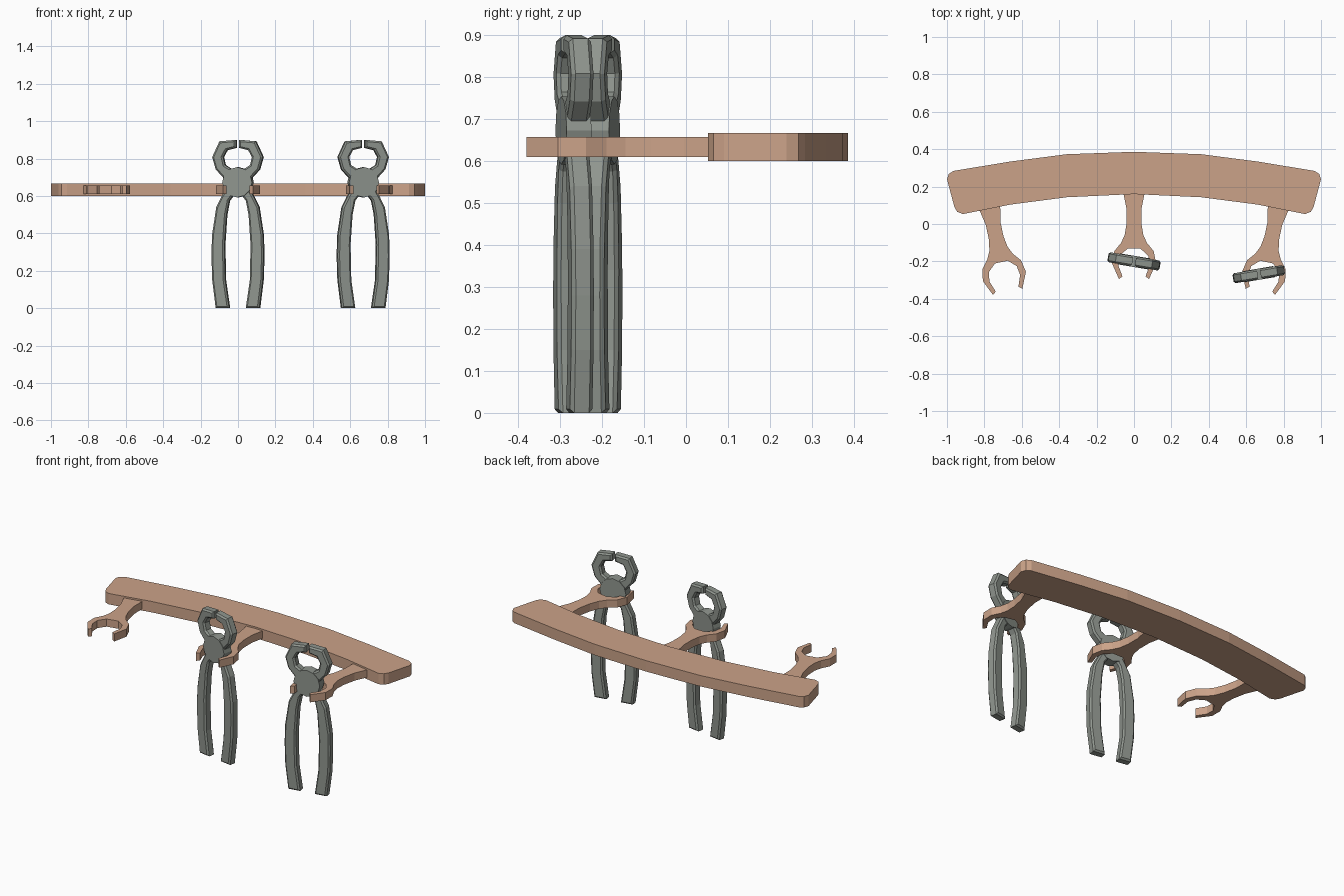
import bpy, bmesh, math
from mathutils import Matrix

if "Cube" in bpy.data.objects:
    bpy.data.objects.remove(bpy.data.objects["Cube"])


def material(name, rgb):
    m = bpy.data.materials.new(name)
    m.diffuse_color = (*rgb, 1)
    m.use_nodes = True
    m.node_tree.nodes["Principled BSDF"].inputs["Base Color"].default_value = m.diffuse_color
    return m


wood = material("light_wood", (0.60, 0.365, 0.25))
steel = material("grey_steel", (0.275, 0.30, 0.27))


def slab(name, outline, lo, hi, mat, matrix=Matrix(), bevel=0):
    """Extrude a 2D outline from lo to hi along local z, optionally chamfering both rims."""
    bm = bmesh.new()
    base = bm.faces.new([bm.verts.new((x, y, lo)) for x, y in outline])
    ext = bmesh.ops.extrude_face_region(bm, geom=[base])["geom"]
    bmesh.ops.translate(bm, vec=(0, 0, hi - lo),
                        verts=[v for v in ext if isinstance(v, bmesh.types.BMVert)])
    bmesh.ops.recalc_face_normals(bm, faces=bm.faces[:])
    if bevel:
        rim = [e for e in bm.edges if abs(e.verts[0].co.z - e.verts[1].co.z) < 1e-5]
        bmesh.ops.bevel(bm, geom=rim, offset=bevel, segments=1, affect='EDGES')
    bmesh.ops.transform(bm, matrix=matrix, verts=bm.verts[:])
    bmesh.ops.recalc_face_normals(bm, faces=bm.faces[:])
    me = bpy.data.meshes.new(name)
    bm.to_mesh(me)
    bm.free()
    me.materials.append(mat)
    ob = bpy.data.objects.new(name, me)
    bpy.context.collection.objects.link(ob)
    return ob


def mirrored(half):
    """Close a right-hand half outline with its mirror image."""
    return half + [(-x, y) for x, y in reversed(half) if x > 1e-6]


# curved rack board
board = [(0, 0.386), (0.36, 0.373), (0.66, 0.334), (0.965, 0.284), (0.99, 0.268), (1.0, 0.24),
         (0.96, 0.09), (0.945, 0.065), (0.915, 0.053), (0.66, 0.104), (0.36, 0.143), (0, 0.16)]
slab("rack_board", mirrored(board), 0.60, 0.667, wood)

# forked holder arms fanning inward
arm = [(0.06, 0.03), (0.056, 0), (0.04, -0.08), (0.04, -0.16), (0.05, -0.22), (0.07, -0.262),
       (0.105, -0.305), (0.118, -0.37), (0.08, -0.455), (0.062, -0.44), (0.084, -0.38),
       (0.076, -0.33), (0.035, -0.292)]
for name, x, y, deg in (("left", -0.77, 0.082, 12), ("middle", 0, 0.16, 0),
                        ("right", 0.77, 0.082, -12)):
    place = Matrix.Translation((x, y, 0)) @ Matrix.Rotation(math.radians(deg), 4, 'Z')
    slab(name + "_holder_arm", mirrored(arm), 0.61, 0.657, wood, place)

# pincers: profiles drawn in x, z
handle = [(0.118, 0), (0.137, 0.15), (0.141, 0.28), (0.138, 0.39), (0.115, 0.54), (0.085, 0.60),
          (0.05, 0.66), (0.01, 0.62), (0.045, 0.575), (0.06, 0.50), (0.071, 0.34),
          (0.067, 0.15), (0.045, 0)]
jaw = [(0.008, 0.90), (0.098, 0.892), (0.137, 0.808), (0.118, 0.742), (0.075, 0.695),
       (0.03, 0.68), (0.02, 0.735), (0.068, 0.765), (0.078, 0.808), (0.058, 0.845), (0.008, 0.857)]
hub = [(0.081 * math.sin(a), 0.673 + 0.081 * math.cos(a))
       for a in (i * math.tau / 12 for i in range(12))]

for name, x, y, deg in (("middle", 0, -0.2, -9.5), ("right", 0.669, -0.268, 9.5)):
    place = (Matrix.Translation((x, y, 0)) @ Matrix.Rotation(math.radians(deg), 4, 'Z')
             @ Matrix.Rotation(math.pi / 2, 4, 'X'))
    slab(name + "_pincer_hub", hub, -0.03, 0.03, steel, place)
    for side, s in (("left", -1), ("right", 1)):
        for part, prof in (("handle", handle), ("jaw", jaw)):
            slab(f"{name}_pincer_{side}_{part}", [(s * px, pz) for px, pz in prof],
                 -0.027, 0.027, steel, place, 0.009)
